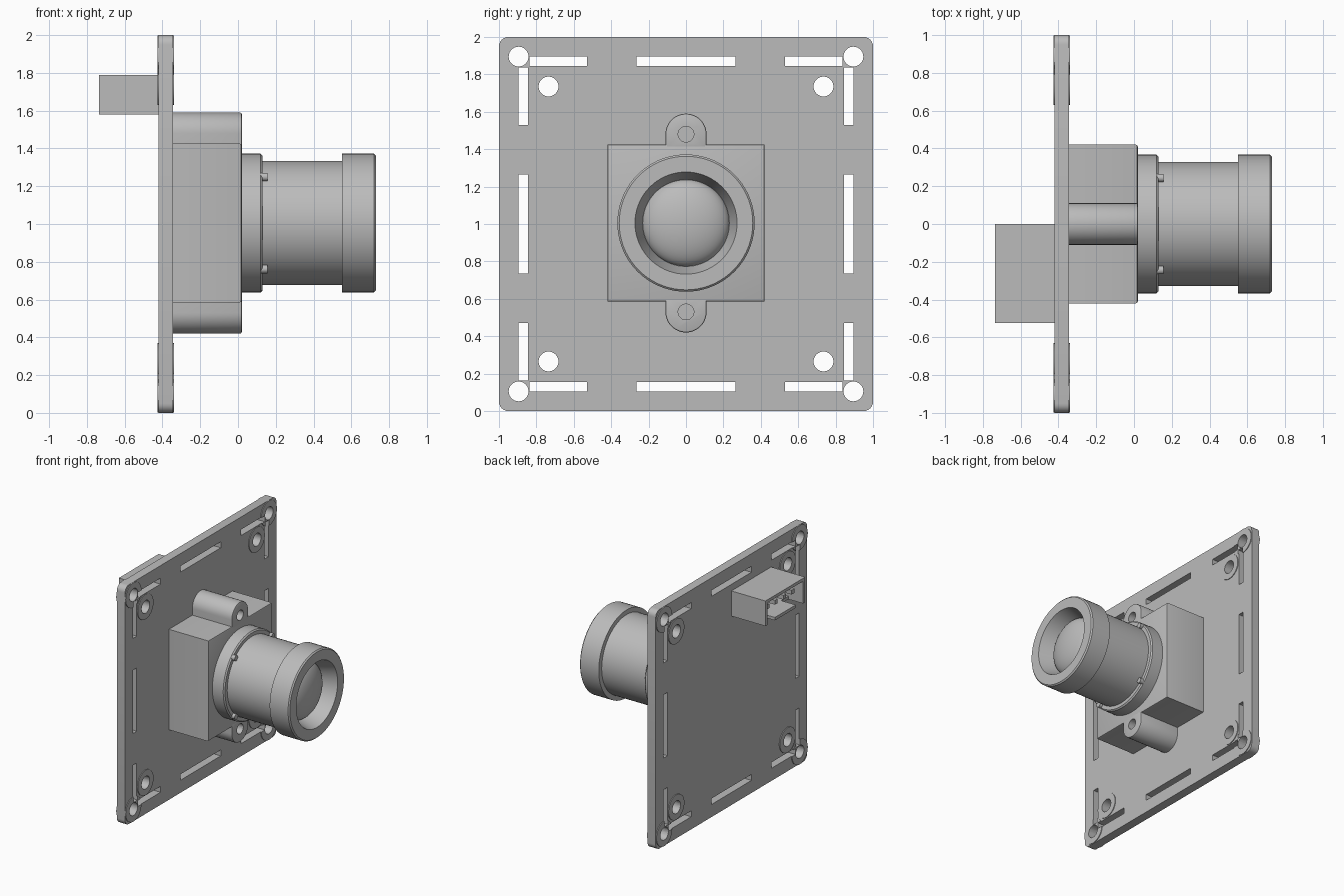
import bpy, bmesh, math
from mathutils import Matrix, Vector

cube = bpy.data.objects.get("Cube")
if cube:
    bpy.data.objects.remove(cube, do_unlink=True)

grey = bpy.data.materials.new("plain_grey")
grey.use_nodes = True
GREY = (0.5, 0.5, 0.5, 1)
grey.diffuse_color = GREY
grey.node_tree.nodes["Principled BSDF"].inputs["Base Color"].default_value = GREY

MID = 1.005                                   # height of the optical axis
TO_X = Matrix.Rotation(math.pi / 2, 4, 'Y')   # turns a z axis to x


def finish(name, bm, smooth=True):
    bmesh.ops.recalc_face_normals(bm, faces=bm.faces)
    mesh = bpy.data.meshes.new(name)
    bm.to_mesh(mesh)
    bm.free()
    obj = bpy.data.objects.new(name, mesh)
    bpy.context.collection.objects.link(obj)
    mesh.materials.append(grey)
    if smooth:
        shade(obj)
    return obj


def shade(obj):
    bpy.ops.object.select_all(action='DESELECT')
    obj.select_set(True)
    bpy.context.view_layer.objects.active = obj
    bpy.ops.object.shade_smooth_by_angle(angle=math.radians(30))


def add_box(bm, x, y, z):
    size = Vector((x[1] - x[0], y[1] - y[0], z[1] - z[0]))
    mid = Vector((sum(x), sum(y), sum(z))) / 2
    mat = Matrix.Translation(mid) @ Matrix.Diagonal(size).to_4x4()
    return bmesh.ops.create_cube(bm, size=1, matrix=mat)["verts"]


def add_rod(bm, x, y, z, r, n=40):
    mat = Matrix.Translation((sum(x) / 2, y, z)) @ TO_X
    bmesh.ops.create_cone(bm, cap_ends=True, segments=n, radius1=r, radius2=r,
                          depth=x[1] - x[0], matrix=mat)


def lathe(name, profile, n=72):
    """Spin (x, radius) points about the optical axis."""
    bm = bmesh.new()
    verts = [bm.verts.new((x, 0, MID + r)) for x, r in profile]
    edges = [bm.edges.new(p) for p in zip(verts, verts[1:])]
    bmesh.ops.spin(bm, geom=verts + edges, cent=(0, 0, MID), axis=(1, 0, 0),
                   angle=math.tau, steps=n, use_merge=True)
    bmesh.ops.remove_doubles(bm, verts=bm.verts, dist=1e-5)
    return finish(name, bm)


def cut(obj, cutter):
    mod = obj.modifiers.new("cut", 'BOOLEAN')
    mod.operation, mod.solver, mod.object = 'DIFFERENCE', 'EXACT', cutter
    bpy.context.view_layer.objects.active = obj
    bpy.ops.object.modifier_apply(modifier=mod.name)
    shade(obj)


# Circuit board with rounded corners
bm = bmesh.new()
add_box(bm, (-0.42, -0.345), (-1, 1), (0, 2))
corners = [e for e in bm.edges if abs(e.verts[0].co.x - e.verts[1].co.x) > 0.01]
bmesh.ops.bevel(bm, geom=corners, offset=0.05, segments=6, profile=0.5, affect='EDGES')
board = finish("circuit_board", bm)

# Raised pads, holes and slots, mirrored to the four corners
CORNER, MOUNT = 0.895, 0.735
THROUGH = (-0.6, -0.2)
pads, slots = [], bmesh.new()
for sy in (-1, 1):
    for sz in (-1, 1):
        for label, d in (("corner", CORNER), ("mounting", MOUNT)):
            bm = bmesh.new()
            add_rod(bm, (-0.427, -0.339), sy * d, 1 + sz * d, 0.104)
            pads.append(finish(label + "_pad", bm))
            add_rod(slots, THROUGH, sy * d, 1 + sz * d, 0.053)
        near, far = sorted((sy * 0.53, sy * 0.838)), sorted((sy * 0.845, sy * 0.895))
        add_box(slots, THROUGH, near, sorted((1 + sz * 0.845, 1 + sz * 0.895)))
        add_box(slots, THROUGH, far, sorted((1 + sz * 0.53, 1 + sz * 0.838)))
    span = sorted((sy * 0.845, sy * 0.895))
    add_box(slots, THROUGH, span, (0.735, 1.265))
    add_box(slots, THROUGH, (-0.265, 0.265), [1 + s for s in span])
cutter = finish("slot_cutter", slots, False)
cutter.hide_render = True
for part in [board] + pads:
    cut(part, cutter)
bpy.data.objects.remove(cutter, do_unlink=True)

# Lens holder block with softened front edges
bm = bmesh.new()
add_box(bm, (-0.345, 0.02), (-0.42, 0.42), (MID - 0.42, MID + 0.42))
front = [e for e in bm.edges if all(v.co.x > 0 for v in e.verts)]
bmesh.ops.bevel(bm, geom=front, offset=0.01, segments=2, profile=0.5, affect='EDGES')
finish("lens_holder", bm)

# Screw ears above and below the holder
for s, label in ((1, "upper"), (-1, "lower")):
    bm = bmesh.new()
    outline = [(-0.11, -0.08)] + [(-0.11 * math.cos(math.pi * i / 24), 0.11 * math.sin(math.pi * i / 24))
                                  for i in range(25)] + [(0.11, -0.08)]
    face = bm.faces.new([bm.verts.new((-0.345, y, MID + s * (0.475 + z))) for y, z in outline])
    top = bmesh.ops.extrude_face_region(bm, geom=[face])["geom"]
    bmesh.ops.translate(bm, vec=(0.365, 0, 0), verts=[v for v in top if isinstance(v, bmesh.types.BMVert)])
    rim = [e for e in bm.edges if all(v.co.x > 0 for v in e.verts)]
    bmesh.ops.bevel(bm, geom=rim, offset=0.008, segments=2, profile=0.5, affect='EDGES')
    ear = finish(label + "_ear", bm)
    bm = bmesh.new()
    add_rod(bm, (-0.34, 0.1), 0, MID + s * 0.475, 0.042)
    drill = finish("drill", bm)
    cut(ear, drill)
    bpy.data.objects.remove(drill, do_unlink=True)

# Lens: flange, barrel, hooded head and domed glass
lathe("lens_flange", [(0.01, 0), (0.01, 0.367), (0.12, 0.367), (0.13, 0.357), (0.13, 0)])
lathe("lens_barrel", [(0.1, 0), (0.1, 0.328), (0.56, 0.328), (0.56, 0)])
lathe("lens_head", [(0.55, 0.2), (0.55, 0.367), (0.72, 0.367), (0.73, 0.357), (0.73, 0.273),
                    (0.6, 0.232), (0.59, 0.2), (0.55, 0.2)])
lathe("lens_glass", [(0.59 + 0.1 * math.sin(a), 0.233 * math.cos(a))
                     for a in [math.pi / 2 * i / 12 for i in range(13)]])

# Small locking studs where the barrel meets the flange
for sy in (-1, 1):
    for sz in (-1, 1):
        bm = bmesh.new()
        add_rod(bm, (0.12, 0.155), sy * 0.244, MID + sz * 0.244, 0.022, 20)
        finish("locking_stud", bm)

# Connector: shell open to the back, keyed lower wall, four pins
BACK, BASE = -0.735, -0.42
bm = bmesh.new()
add_box(bm, (-0.47, BASE), (-0.525, 0), (1.58, 1.79))
add_box(bm, (BACK, -0.47), (-0.525, 0), (1.765, 1.79))
for y in ((-0.525, -0.495), (-0.03, 0)):
    add_box(bm, (BACK, -0.47), y, (1.58, 1.765))
add_box(bm, (BACK, -0.47), (-0.4, -0.125), (1.58, 1.605))
for y in ((-0.495, -0.4), (-0.125, -0.03)):
    add_box(bm, (-0.6, -0.47), y, (1.58, 1.605))
finish("connector_shell", bm, False)
bm = bmesh.new()
for i in range(4):
    y = -0.2625 + (i - 1.5) * 0.11
    add_box(bm, (-0.69, -0.46), (y - 0.018, y + 0.018), (1.675, 1.711))
finish("connector_pins", bm, False)
